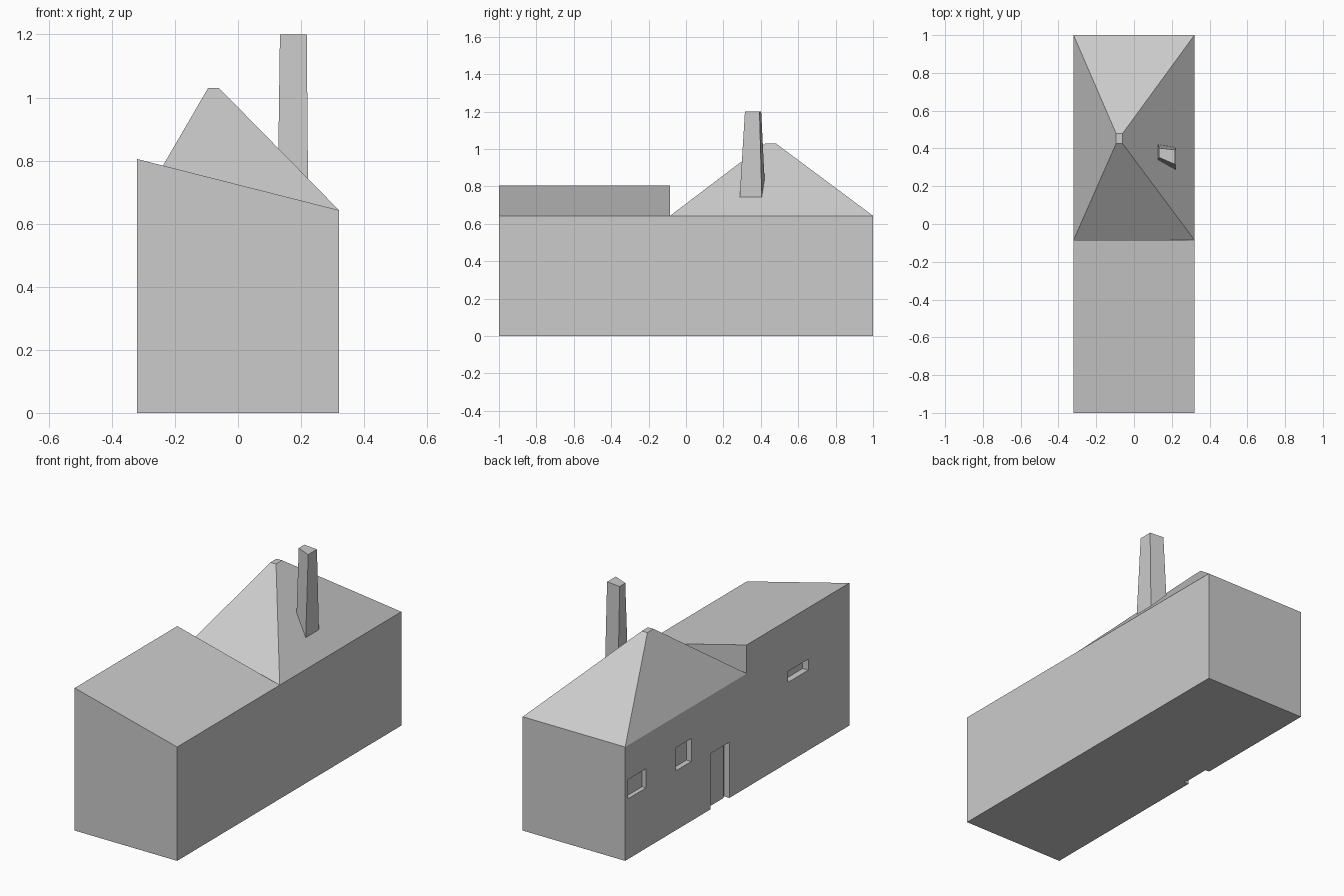
import bpy, bmesh

if "Cube" in bpy.data.objects:
    bpy.data.objects.remove(bpy.data.objects["Cube"])


def make_mesh(name, points, faces):
    """Closed flat-shaded mesh from named or indexed points."""
    bm = bmesh.new()
    keys = points.keys() if isinstance(points, dict) else range(len(points))
    v = {k: bm.verts.new(points[k]) for k in keys}
    for f in faces:
        bm.faces.new([v[k] for k in f])
    bmesh.ops.recalc_face_normals(bm, faces=bm.faces[:])
    mesh = bpy.data.meshes.new(name)
    bm.to_mesh(mesh)
    bm.free()
    obj = bpy.data.objects.new(name, mesh)
    bpy.context.collection.objects.link(obj)
    return obj


BOX_FACES = [(0, 1, 2, 3), (4, 5, 6, 7), (0, 1, 5, 4),
             (1, 2, 6, 5), (2, 3, 7, 6), (3, 0, 4, 7)]


def make_box(name, x0, x1, y0, y1, z0, z1):
    ring = [(x0, y0), (x1, y0), (x1, y1), (x0, y1)]
    return make_mesh(name, [(x, y, z) for z in (z0, z1) for x, y in ring], BOX_FACES)


W = 0.32        # half width
MID = -0.085    # where the shed roof meets the hip roof
EAVE, HIGH, TOP = 0.643, 0.805, 1.03

# House shell: shed-roofed front half and hip-roofed back half
p = {
    "fl0": (-W, -1, 0), "fr0": (W, -1, 0), "br0": (W, 1, 0), "bl0": (-W, 1, 0),
    "fl": (-W, -1, HIGH), "fr": (W, -1, EAVE),
    "ml": (-W, MID, HIGH), "mr": (W, MID, EAVE), "hl": (-W, MID, EAVE),
    "bl": (-W, 1, EAVE), "br": (W, 1, EAVE),
    "t0": (-0.095, 0.425, TOP), "t1": (-0.06, 0.425, TOP),
    "t2": (-0.06, 0.48, TOP), "t3": (-0.095, 0.48, TOP),
}
house = make_mesh("house", p, [
    ("fl0", "bl0", "br0", "fr0"),                 # floor
    ("fl0", "fr0", "fr", "fl"),                   # front wall
    ("fr0", "br0", "br", "mr", "fr"),             # right wall
    ("br0", "bl0", "bl", "br"),                   # back wall
    ("bl0", "fl0", "fl", "ml", "hl", "bl"),       # left wall
    ("fl", "fr", "mr", "ml"),                     # shed roof
    ("ml", "mr", "hl"),                           # shed gable
    ("hl", "mr", "t1", "t0"), ("mr", "br", "t2", "t1"),
    ("br", "bl", "t3", "t2"), ("bl", "hl", "t0", "t3"),
    ("t0", "t1", "t2", "t3"),                     # hip roof
])

# Windows and doorway recessed into the left wall: y0, y1, z0, z1, depth
openings = [
    (0.813, 0.973, 0.341, 0.449, 0.025),
    (0.41, 0.545, 0.336, 0.466, 0.03),
    (-0.634, -0.455, 0.453, 0.515, 0.035),
    (0.07, 0.24, -0.05, 0.315, 0.032),
]
for y0, y1, z0, z1, depth in openings:
    cutter = make_box("opening_cutter", -W - 0.1, -W + depth, y0, y1, z0, z1)
    cutter.hide_render = True
    mod = house.modifiers.new("opening", "BOOLEAN")
    mod.operation, mod.solver, mod.object = "DIFFERENCE", "EXACT", cutter
    bpy.context.view_layer.objects.active = house
    bpy.ops.object.modifier_apply(modifier=mod.name)
    bpy.data.objects.remove(cutter)

# Door leaf
make_box("door", -W + 0.024, -W + 0.034, 0.09, 0.24, 0, 0.315)

# Tapered chimney, its foot following the roof slope
make_mesh("chimney", [
    (0.128, 0.34, 0.835), (0.222, 0.287, 0.74), (0.222, 0.405, 0.74), (0.128, 0.42, 0.835),
    (0.133, 0.352, 1.2), (0.218, 0.315, 1.2), (0.218, 0.393, 1.2), (0.133, 0.402, 1.2),
], BOX_FACES)
